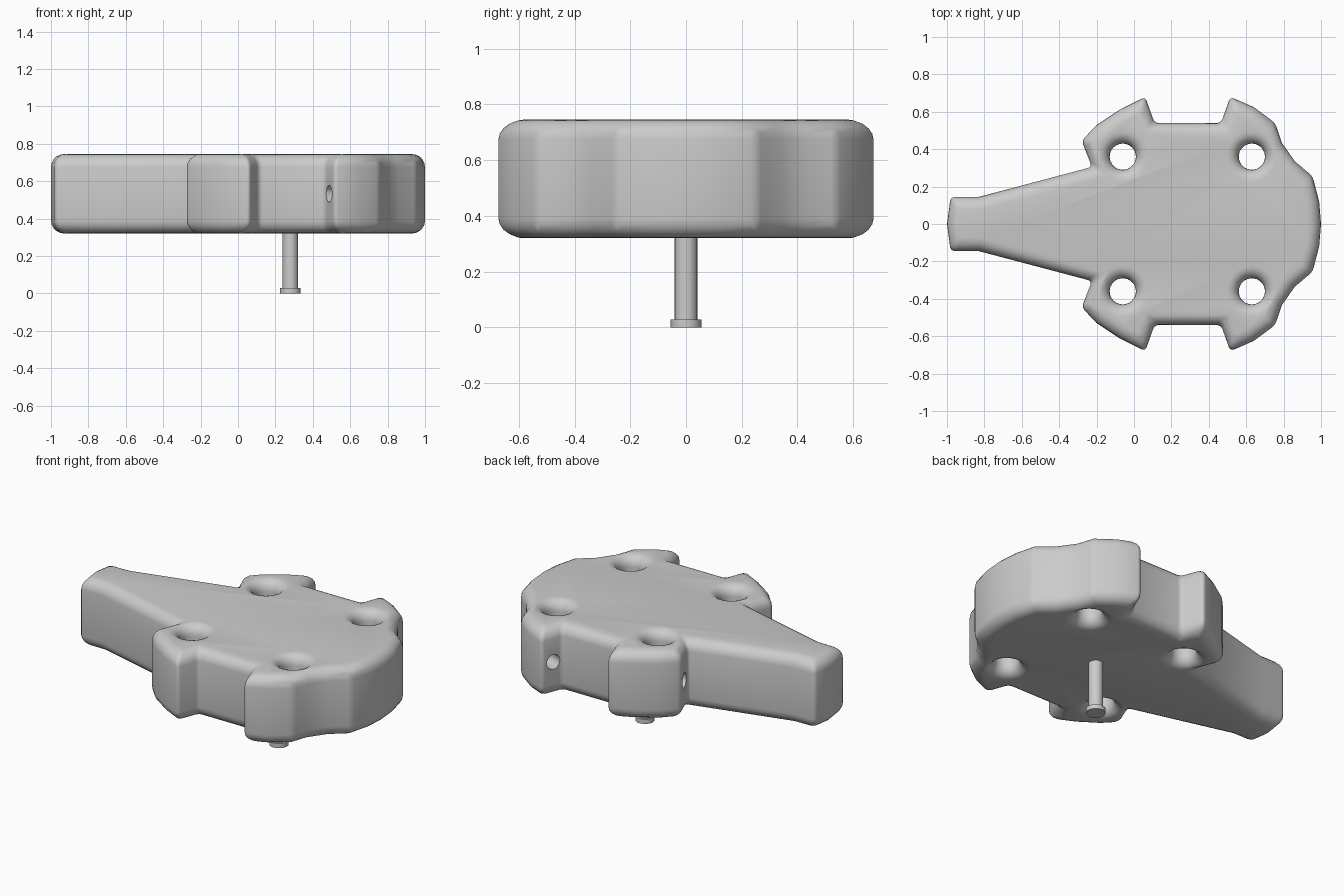
import bpy, bmesh, math
from mathutils import Vector, Matrix

cube = bpy.data.objects.get("Cube")
if cube:
    bpy.data.objects.remove(cube, do_unlink=True)

BOTTOM, TOP = 0.32, 0.745
MID = (BOTTOM + TOP) / 2

grey = bpy.data.materials.new("light grey")
grey.use_nodes = True
colour = (0.6, 0.6, 0.6, 1)
grey.diffuse_color = colour
grey.node_tree.nodes["Principled BSDF"].inputs["Base Color"].default_value = colour


def make_object(name, bm):
    bmesh.ops.recalc_face_normals(bm, faces=bm.faces)
    mesh = bpy.data.meshes.new(name)
    bm.to_mesh(mesh)
    bm.free()
    mesh.materials.append(grey)
    obj = bpy.data.objects.new(name, mesh)
    bpy.context.collection.objects.link(obj)
    return obj


def lathe(name, profile, x, y, steps):
    """Closed solid turned around a vertical axis from (radius, z) points."""
    bm = bmesh.new()
    rings = []
    for r, z in profile:
        rings.append([bm.verts.new((x + r * math.cos(math.tau * i / steps),
                                    y + r * math.sin(math.tau * i / steps), z))
                      for i in range(steps)])
    for a, b in zip(rings, rings[1:]):
        for i in range(steps):
            j = (i + 1) % steps
            bm.faces.new((a[i], a[j], b[j], b[i]))
    bm.faces.new(rings[0])
    bm.faces.new(rings[-1])
    return make_object(name, bm)


def smooth(obj, angle):
    bpy.ops.object.select_all(action='DESELECT')
    obj.select_set(True)
    bpy.context.view_layer.objects.active = obj
    bpy.ops.object.shade_smooth_by_angle(angle=math.radians(angle))


# Half outline from the tail end round to the nose, mirrored across y = 0
half = [(-0.98, 0.145), (-0.83, 0.145), (-0.225, 0.305), (-0.28, 0.445),
        (-0.2, 0.53), (-0.08, 0.61), (0.06, 0.68), (0.11, 0.54), (0.465, 0.54),
        (0.515, 0.68), (0.64, 0.625), (0.755, 0.54), (0.79, 0.435),
        (0.86, 0.335), (0.955, 0.255), (0.99, 0.12)]
outline = [(-1, 0)] + half + [(1, 0)] + [(x, -y) for x, y in reversed(half)]

# Body: extruded outline with a rounded rim and softened corners
bm = bmesh.new()
base = bm.faces.new([bm.verts.new((x, y, BOTTOM)) for x, y in outline])
new = bmesh.ops.extrude_face_region(bm, geom=[base])["geom"]
bmesh.ops.translate(bm, vec=(0, 0, TOP - BOTTOM),
                    verts=[v for v in new if isinstance(v, bmesh.types.BMVert)])
bmesh.ops.recalc_face_normals(bm, faces=bm.faces)
rim = [e for e in bm.edges if abs(e.verts[0].co.z - e.verts[1].co.z) < 0.01]
bmesh.ops.bevel(bm, geom=rim, offset=0.07, segments=5, profile=0.5,
                affect='EDGES', clamp_overlap=True)
bm.normal_update()
corners = [e for e in bm.edges if e.calc_face_angle(0) > 0.6]
bmesh.ops.bevel(bm, geom=corners, offset=0.022, segments=3, profile=0.5,
                affect='EDGES', clamp_overlap=True)
body = make_object("body", bm)

# Cutters: four flared vertical holes
flare, arc = 0.065, []
for i in range(7):
    a = math.pi / 2 * i / 6
    arc.append((0.07 + flare * (1 - math.sin(a)), flare * (1 - math.cos(a))))
profile = [(0.15, BOTTOM - 0.02)] + [(r, BOTTOM + d) for r, d in arc]
profile += [(r, TOP - d) for r, d in reversed(arc)] + [(0.15, TOP + 0.02)]
cutters = [lathe("hole_cutter", profile, x, y, 32)
           for x in (-0.06, 0.63) for y in (-0.36, 0.36)]

# Cutters: blind side holes in the tail-facing flank of each lobe
for x, y, dx, dy in ((-0.25, 0.38, 0.93, 0.36), (0.49, 0.6, 0.93, -0.36)):
    for side in (-1, 1):
        axis = Vector((dx, side * dy, 0))
        turn = axis.to_track_quat('Z', 'Y').to_matrix().to_4x4()
        bm = bmesh.new()
        bmesh.ops.create_cone(bm, cap_ends=True, segments=20, radius1=0.045,
                              radius2=0.045, depth=0.22,
                              matrix=Matrix.Translation((x, side * y, MID)) @ turn)
        cutters.append(make_object("side_hole_cutter", bm))

for cutter in cutters:
    cutter.hide_render = True
    cutter.hide_set(True)
    mod = body.modifiers.new("cut", 'BOOLEAN')
    mod.operation = 'DIFFERENCE'
    mod.solver = 'EXACT'
    mod.object = cutter

# Bake the cuts, then drop the cutters
graph = bpy.context.evaluated_depsgraph_get()
cut_mesh = bpy.data.meshes.new_from_object(body.evaluated_get(graph))
body.modifiers.clear()
body.data = cut_mesh
for cutter in cutters:
    bpy.data.objects.remove(cutter, do_unlink=True)
smooth(body, 35)

# Pin with a flat head hanging below the body
pin = lathe("pin", [(0.055, 0), (0.055, 0.028), (0.042, 0.028), (0.042, 0.36)],
            0.28, 0, 16)
smooth(pin, 30)
